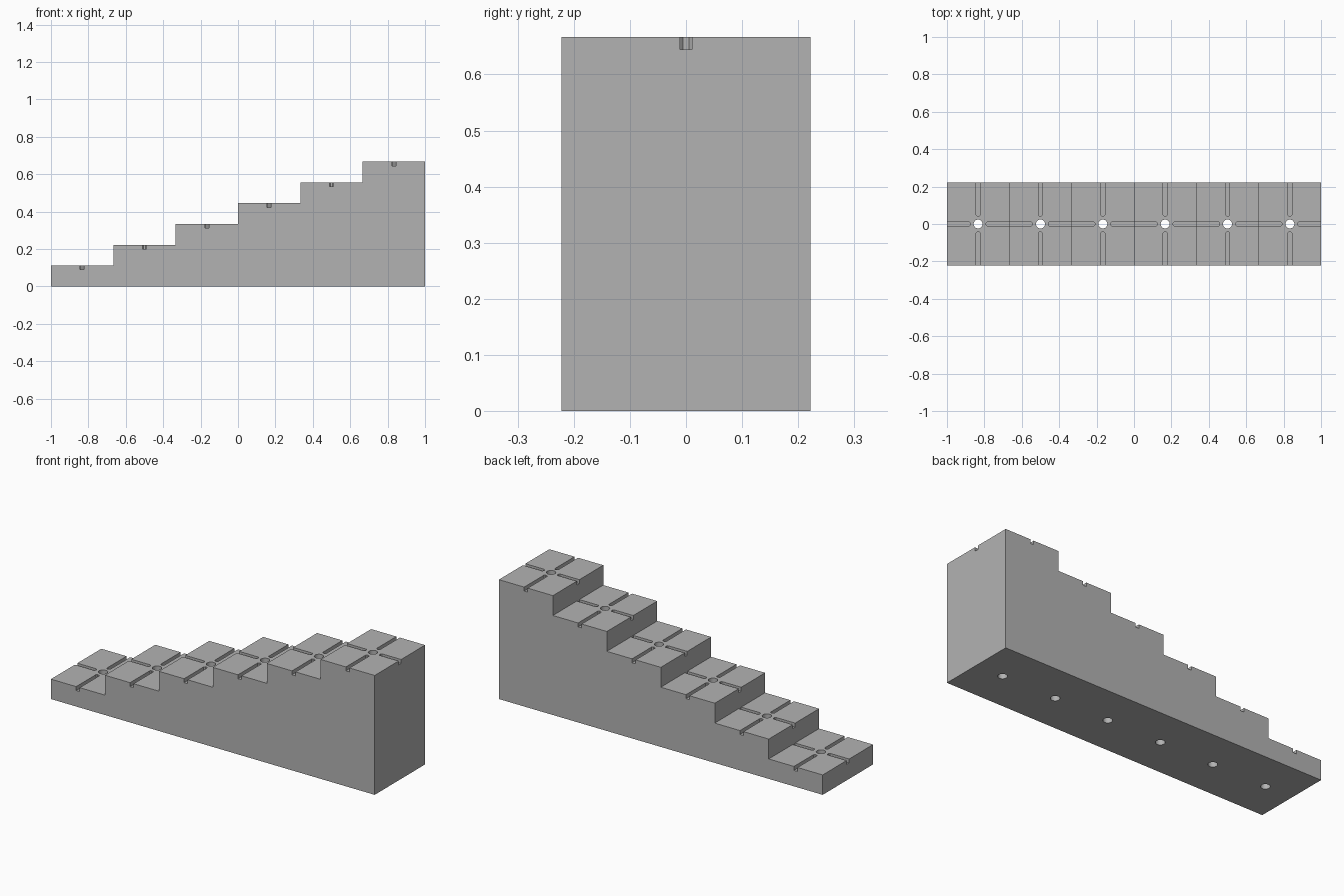
import bpy, bmesh
from mathutils import Matrix, Vector

cube = bpy.data.objects.get("Cube")
if cube:
    bpy.data.objects.remove(cube, do_unlink=True)

STEPS = 6
RUN = 2 / STEPS          # step length along x
RISE = RUN / 3           # step height
HALF_Y = RUN * 2 / 3     # half depth of the block
GROOVE = 0.022           # groove width and depth
GAP = 0.043              # groove start, measured from the hole centre
HOLE_R = 0.024
OVER = 0.02              # how far cutters stick out

grey = bpy.data.materials.new("plain grey")
grey.use_nodes = True
colour = (0.45, 0.45, 0.45, 1)
grey.diffuse_color = colour
grey.node_tree.nodes["Principled BSDF"].inputs["Base Color"].default_value = colour


def make_object(name, bm):
    bmesh.ops.recalc_face_normals(bm, faces=bm.faces)
    mesh = bpy.data.meshes.new(name)
    bm.to_mesh(mesh)
    bm.free()
    mesh.materials.append(grey)
    obj = bpy.data.objects.new(name, mesh)
    bpy.context.collection.objects.link(obj)
    return obj


def add_groove(bm, centre, direction, length):
    """Box running outward from near the hole, with its inner end rounded."""
    side = Vector((-direction.y, direction.x, 0)) * GROOVE / 2
    start = centre + direction * GAP
    end = centre + direction * length
    nip = direction * GROOVE * 0.25
    outline = [end - side, end + side, start + nip + side, start + side / 2,
               start - side / 2, start + nip - side]
    down = Vector((0, 0, -GROOVE))
    face = bm.faces.new([bm.verts.new(p + down) for p in outline])
    new = bmesh.ops.extrude_face_region(bm, geom=[face])["geom"]
    bmesh.ops.translate(bm, vec=(0, 0, GROOVE + OVER),
                        verts=[v for v in new if isinstance(v, bmesh.types.BMVert)])


# Stepped block: side profile extruded across the depth
profile = [(1, 0), (-1, 0)]
for i in range(STEPS):
    x, z = -1 + i * RUN, (i + 1) * RISE
    profile += [(x, z), (x + RUN, z)]
bm = bmesh.new()
face = bm.faces.new([bm.verts.new((x, -HALF_Y, z)) for x, z in profile])
new = bmesh.ops.extrude_face_region(bm, geom=[face])["geom"]
bmesh.ops.translate(bm, vec=(0, 2 * HALF_Y, 0),
                    verts=[v for v in new if isinstance(v, bmesh.types.BMVert)])
block = make_object("stepped_block", bm)

# Cutters: one through hole and four grooves per step
bm = bmesh.new()
for i in range(STEPS):
    top = (i + 1) * RISE
    centre = Vector((-1 + (i + 0.5) * RUN, 0, top))
    height = top + 2 * OVER
    bmesh.ops.create_cone(bm, cap_ends=True, segments=24, radius1=HOLE_R,
                          radius2=HOLE_R, depth=height,
                          matrix=Matrix.Translation((centre.x, 0, top / 2)))
    for y in (-1, 1):
        add_groove(bm, centre, Vector((0, y, 0)), HALF_Y + OVER)
    add_groove(bm, centre, Vector((-1, 0, 0)), RUN / 2 + OVER)
    # the inner groove stops at the next riser
    last = i == STEPS - 1
    add_groove(bm, centre, Vector((1, 0, 0)), RUN / 2 + (OVER if last else -0.0002))
cutter = make_object("hole_and_groove_cutter", bm)
cutter.hide_render = True

cut = block.modifiers.new("cut", "BOOLEAN")
cut.operation = "DIFFERENCE"
cut.solver = "EXACT"
cut.object = cutter
bpy.context.view_layer.objects.active = block
block.select_set(True)
bpy.ops.object.modifier_apply(modifier=cut.name)
bpy.data.objects.remove(cutter, do_unlink=True)

# Smooth hole walls, sharp edges elsewhere
bpy.ops.object.shade_smooth_by_angle(angle=0.5)
